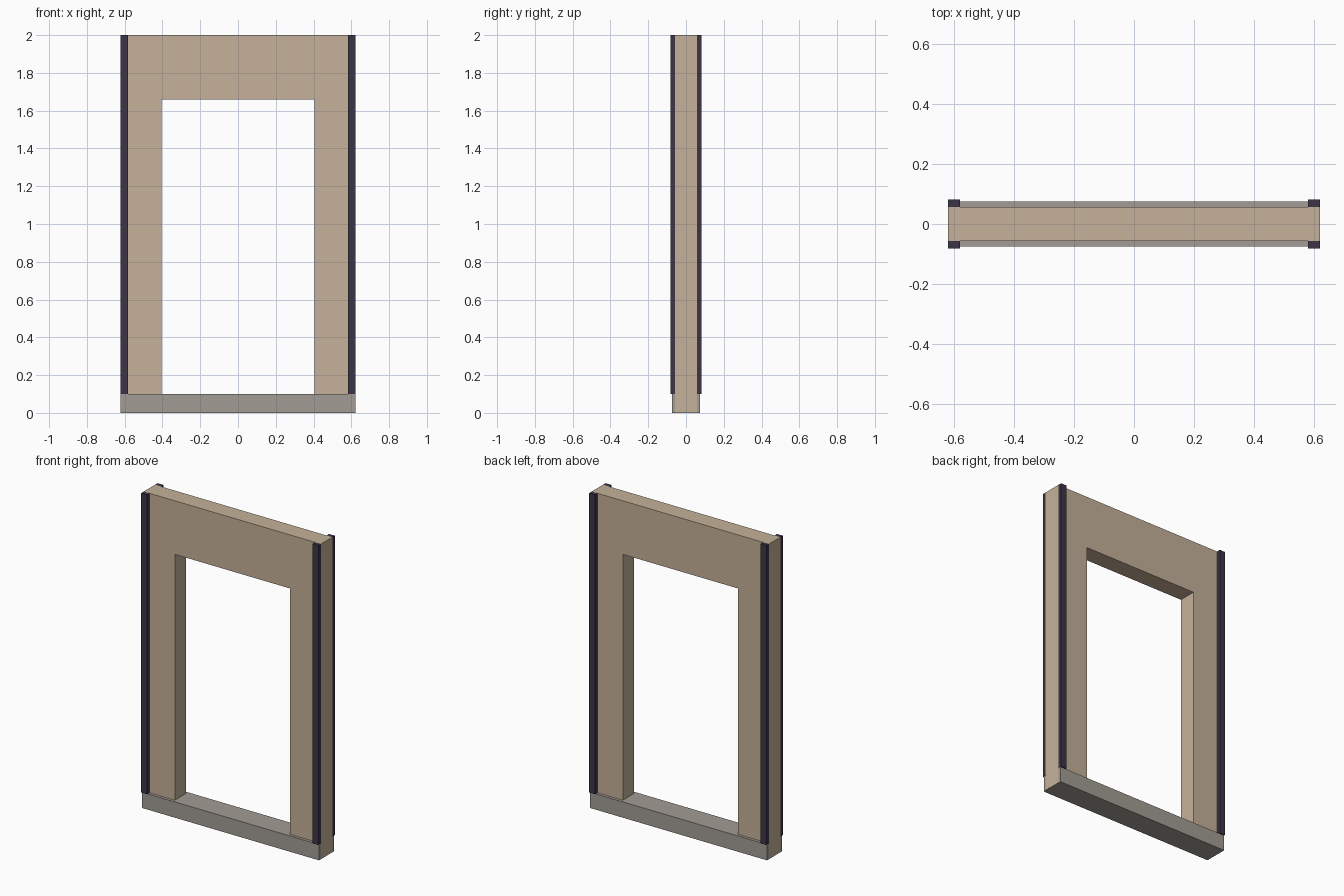
import bpy
import bmesh

cube = bpy.data.objects.get("Cube")
if cube:
    bpy.data.objects.remove(cube, do_unlink=True)


def material(name, rgb):
    m = bpy.data.materials.new(name)
    m.use_nodes = True
    colour = (*rgb, 1)
    m.diffuse_color = colour
    m.node_tree.nodes["Principled BSDF"].inputs["Base Color"].default_value = colour
    return m


def finish(name, bm, mat):
    bmesh.ops.recalc_face_normals(bm, faces=bm.faces)
    mesh = bpy.data.meshes.new(name)
    bm.to_mesh(mesh)
    bm.free()
    mesh.materials.append(mat)
    obj = bpy.data.objects.new(name, mesh)
    bpy.context.collection.objects.link(obj)
    return obj


def box(name, low, high, mat):
    bm = bmesh.new()
    bmesh.ops.create_cube(bm, size=1)
    for v in bm.verts:
        v.co = [h if c > 0 else l for c, l, h in zip(v.co, low, high)]
    return finish(name, bm, mat)


def extrude_profile(name, points, depth, mat):
    bm = bmesh.new()
    face = bm.faces.new([bm.verts.new((x, -depth, z)) for x, z in points])
    result = bmesh.ops.extrude_face_region(bm, geom=[face])
    moved = [g for g in result["geom"] if isinstance(g, bmesh.types.BMVert)]
    bmesh.ops.translate(bm, vec=(0, 2 * depth, 0), verts=moved)
    return finish(name, bm, mat)


beige = material("Beige plaster", (0.56, 0.44, 0.32))
grey = material("Grey stone", (0.36, 0.335, 0.295))
dark = material("Dark plum trim", (0.046, 0.036, 0.062))

half_width, height, sill_top = 0.622, 2.0, 0.1
wall_depth, sill_depth, trim_depth = 0.057, 0.075, 0.082
door_half, door_top, base = 0.404, 1.66, 0.002

# Wall with a doorway open at the bottom
right_half = [(half_width, height), (half_width, base),
              (door_half, base), (door_half, door_top)]
left_half = [(-x, z) for x, z in reversed(right_half)]
extrude_profile("doorway_wall", right_half + left_half, wall_depth, beige)

# Threshold running under the full width
inset = half_width - 0.001
box("threshold", (-inset, -sill_depth, 0), (inset, sill_depth, sill_top), grey)

# Trim strips on the four vertical corners
for side, sx in (("left", 1), ("right", -1)):
    for end, sy in (("front", -1), ("back", 1)):
        xs = sorted((sx * 0.582, sx * half_width))
        ys = sorted((sy * wall_depth, sy * trim_depth))
        box(f"{end}_{side}_trim", (xs[0], ys[0], sill_top),
            (xs[1], ys[1], height), dark)
